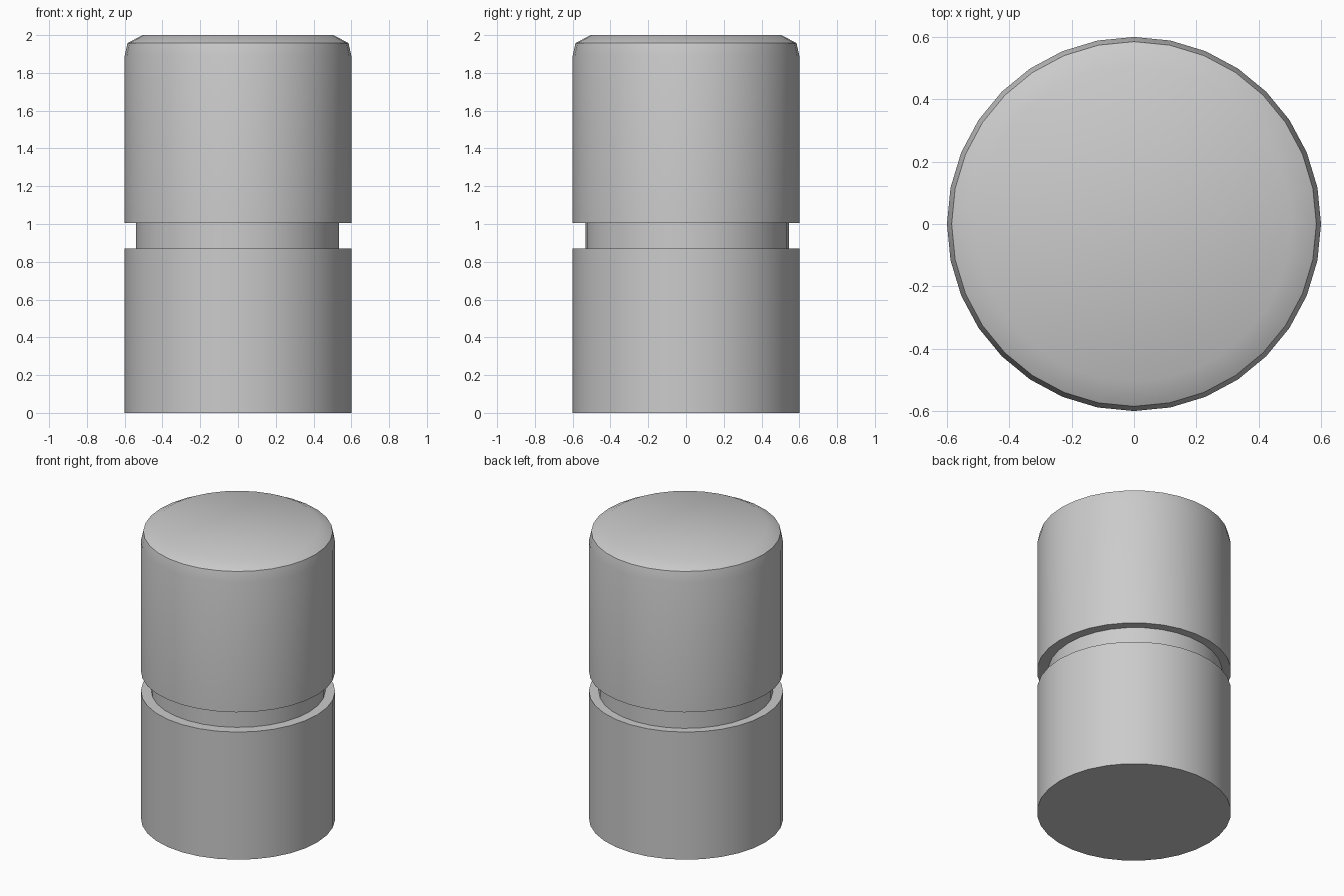
import bpy, bmesh, math

cube = bpy.data.objects.get("Cube")
if cube:
    bpy.data.objects.remove(cube)

SIDES = 32

grey = bpy.data.materials.new("plain grey")
grey.use_nodes = True
grey.diffuse_color = (0.6, 0.6, 0.6, 1)
grey.node_tree.nodes["Principled BSDF"].inputs["Base Color"].default_value = (0.6, 0.6, 0.6, 1)


def turned_part(name, profile, centre=(0, 0)):
    """Closed solid of revolution from (radius, height) pairs, bottom to top."""
    bm = bmesh.new()
    rings = []
    for r, z in profile:
        rings.append([bm.verts.new((r * math.cos(math.tau * i / SIDES),
                                    r * math.sin(math.tau * i / SIDES), z))
                      for i in range(SIDES)])
    for low, high in zip(rings, rings[1:]):
        for i in range(SIDES):
            j = (i + 1) % SIDES
            bm.faces.new((low[i], low[j], high[j], high[i]))
    bm.faces.new(rings[0][::-1])
    bm.faces.new(rings[-1])
    mesh = bpy.data.meshes.new(name)
    bm.to_mesh(mesh)
    bm.free()
    mesh.materials.append(grey)
    obj = bpy.data.objects.new(name, mesh)
    obj.location = (*centre, 0)
    bpy.context.collection.objects.link(obj)
    bpy.ops.object.select_all(action='DESELECT')
    obj.select_set(True)
    bpy.context.view_layer.objects.active = obj
    bpy.ops.object.shade_smooth_by_angle(angle=math.radians(40))


# Lower body
turned_part("lower_body", [(0.6, 0), (0.6, 0.87)])
# Recessed neck, set very slightly off the axis
turned_part("neck", [(0.538, 0.8), (0.538, 1.07)], (-0.003, 0.007))
# Upper body with a chamfered rim
turned_part("upper_body", [(0.6, 1.005), (0.6, 1.89), (0.585, 1.958), (0.505, 2)])
